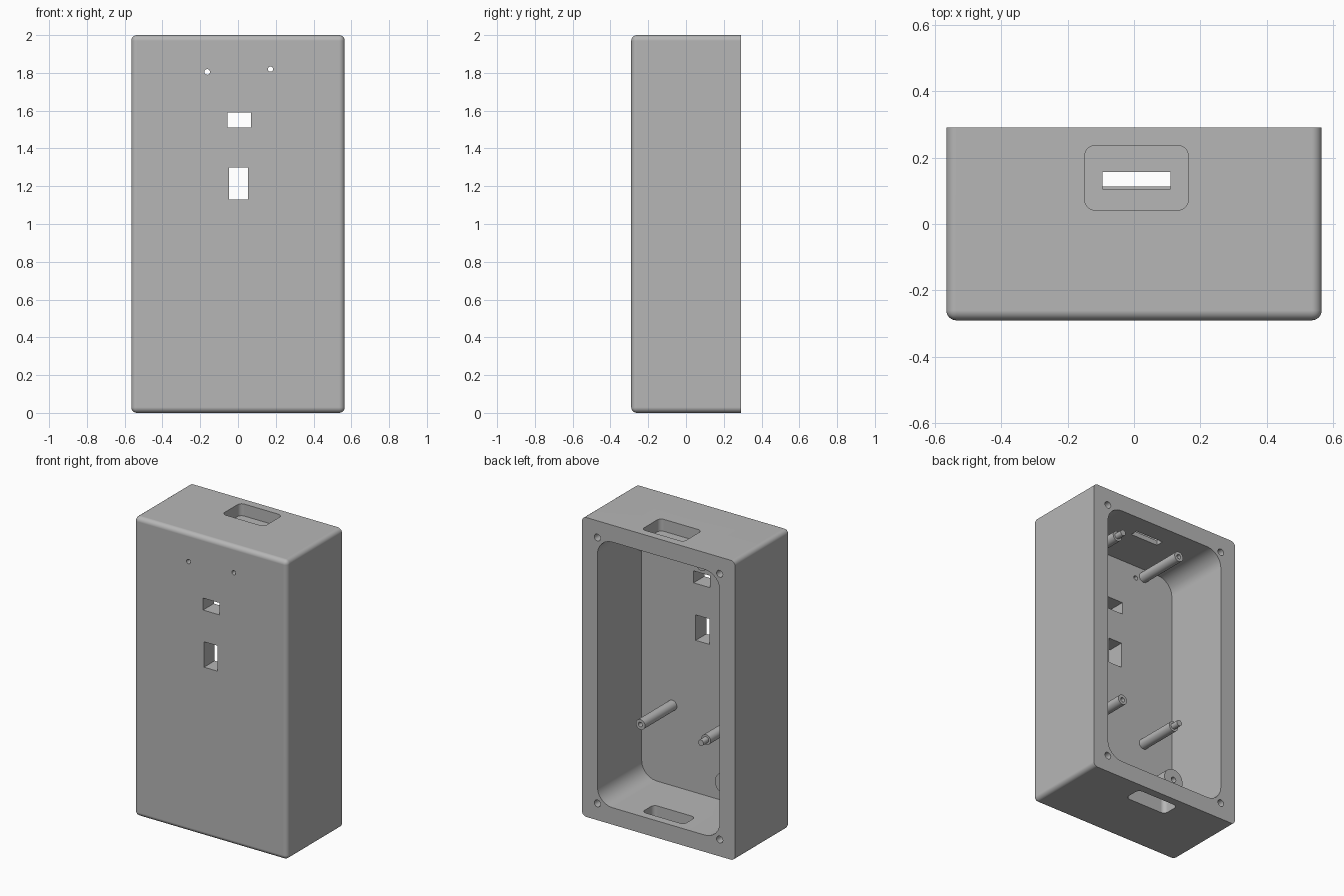
import bpy, bmesh, math
from mathutils import Vector, Matrix

if "Cube" in bpy.data.objects:
    bpy.data.objects.remove(bpy.data.objects["Cube"], do_unlink=True)

grey = bpy.data.materials.new("plastic_grey")
grey.use_nodes = True
grey.diffuse_color = (0.47, 0.47, 0.47, 1)
grey.node_tree.nodes["Principled BSDF"].inputs["Base Color"].default_value = (0.47, 0.47, 0.47, 1)


def to_object(name, bm):
    bmesh.ops.recalc_face_normals(bm, faces=bm.faces)
    mesh = bpy.data.meshes.new(name)
    bm.to_mesh(mesh)
    bm.free()
    mesh.materials.append(grey)
    obj = bpy.data.objects.new(name, mesh)
    bpy.context.collection.objects.link(obj)
    return obj


def block(name, x, y, z, radius=0, pick=None):
    """Box between ranges; edges chosen by pick(edge) are rounded."""
    bm = bmesh.new()
    bmesh.ops.create_cube(bm, size=1)
    for v in bm.verts:
        v.co = Vector([a + (b - a) * (c + 0.5) for (a, b), c in zip((x, y, z), v.co)])
    if radius:
        bmesh.ops.bevel(bm, geom=[e for e in bm.edges if pick(e)], offset=radius,
                        segments=6, profile=0.5, affect='EDGES')
    return to_object(name, bm)


def along(axis):
    return lambda e: abs((e.verts[0].co - e.verts[1].co).normalized()[axis]) > 0.9


def lathe(name, x, z, profile, steps=32):
    """Turn (radius, y) points around an axis parallel to y."""
    bm = bmesh.new()
    verts = [bm.verts.new((r, y, 0)) for r, y in profile]
    edges = [bm.edges.new(pair) for pair in zip(verts, verts[1:])]
    bmesh.ops.spin(bm, geom=verts + edges, cent=(0, 0, 0), axis=(0, 1, 0),
                   angle=math.tau, steps=steps, use_duplicate=False)
    bmesh.ops.remove_doubles(bm, verts=bm.verts, dist=1e-5)
    bmesh.ops.transform(bm, matrix=Matrix.Translation((x, 0, z)), verts=bm.verts)
    return to_object(name, bm)


def drill(x, z, r, y0, y1):
    return lathe("cutter", x, z, [(0, y0), (r, y0), (r, y1), (0, y1)], 20)


def smooth(obj):
    bpy.ops.object.select_all(action='DESELECT')
    obj.select_set(True)
    bpy.context.view_layer.objects.active = obj
    bpy.ops.object.shade_smooth_by_angle(angle=math.radians(30))


HX, HY, TOP, WALL = 0.565, 0.29, 2.0, 0.113
INNER = -HY + WALL

# Case with rounded front and side edges, sharp rim at the back
case = block("case", (-HX, HX), (-HY, HY), (0, TOP), 0.03,
             lambda e: not all(v.co.y > 0 for v in e.verts))

cutters = [
    # Main cavity, open at the back
    block("cutter", (-HX + WALL, HX - WALL), (INNER, 0.5), (WALL, TOP - WALL), 0.11, along(1)),
    # Front windows
    block("cutter", (-0.055, 0.068), (-0.4, -0.1), (1.51, 1.59)),
    block("cutter", (-0.048, 0.052), (-0.4, -0.1), (1.13, 1.30)),
    # Top recess and its slot
    block("cutter", (-0.148, 0.163), (0.042, 0.236), (TOP - 0.08, 2.2), 0.03, along(2)),
    block("cutter", (-0.095, 0.11), (0.105, 0.157), (1.8, 2.1)),
    # Bottom slot
    block("cutter", (-0.15, 0.16), (0.113, 0.236), (-0.1, 0.2), 0.03, along(2)),
    # Small front holes
    drill(-0.163, 1.805, 0.015, -0.4, -0.1),
    drill(0.172, 1.82, 0.014, -0.4, -0.1),
]
# Lid screw holes in the rim corners
cutters += [drill(sx * 0.452, z, 0.023, 0.15, 0.4) for sx in (-1, 1) for z in (0.112, 1.888)]

bpy.context.view_layer.objects.active = case
for cutter in cutters:
    cutter.hide_render = True
    mod = case.modifiers.new("cut", 'BOOLEAN')
    mod.operation, mod.solver, mod.object = 'DIFFERENCE', 'EXACT', cutter
    bpy.ops.object.modifier_apply(modifier=mod.name)
for cutter in cutters:
    bpy.data.objects.remove(cutter, do_unlink=True)
smooth(case)
case.modifiers.new("even_shading", 'WEIGHTED_NORMAL').keep_sharp = True

# Circuit board posts: pins and screw sockets on opposite diagonals
ROOT = INNER - 0.01
pin = [(0, ROOT), (0.034, ROOT), (0.034, 0.11), (0.02, 0.11), (0.02, 0.165), (0, 0.165)]
socket = [(0, ROOT), (0.034, ROOT), (0.034, 0.16), (0.015, 0.16), (0.015, 0.06), (0, 0.06)]
for side, sx in (("left", 1), ("right", -1)):
    for level, z in (("lower", 0.65), ("upper", 1.83)):
        is_pin = (sx > 0) == (level == "upper")
        smooth(lathe(f"{level}_{side}_post", sx * 0.225, z, pin if is_pin else socket))

# Wide boss in the lower corner
smooth(lathe("corner_boss", -0.30, 0.34,
             [(0, ROOT), (0.072, ROOT), (0.072, 0.02), (0.018, 0.02), (0.018, -0.08), (0, -0.08)], 40))
